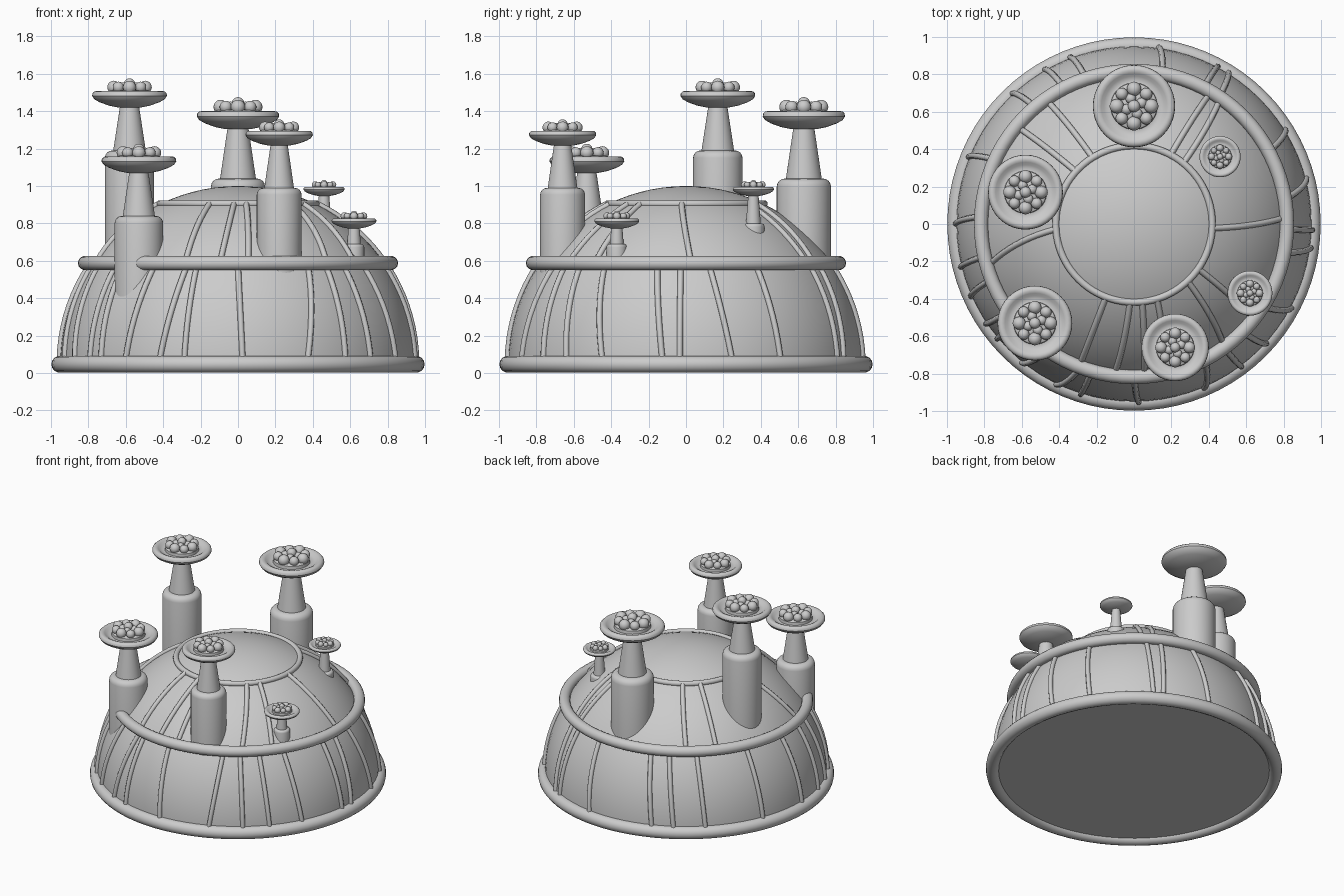
import bpy, bmesh, math
from mathutils import Vector, Matrix

if "Cube" in bpy.data.objects:
    bpy.data.objects.remove(bpy.data.objects["Cube"])

R, ZC = 0.95, 0.05          # dome radius and centre height


def dome_z(r):
    return ZC + math.sqrt(max(R * R - r * r, 0))


def finish(ob, angle=40):
    bpy.ops.object.select_all(action='DESELECT')
    ob.select_set(True)
    bpy.context.view_layer.objects.active = ob
    bpy.ops.object.shade_smooth_by_angle(angle=math.radians(angle))


def from_bmesh(name, bm, loc=(0, 0, 0)):
    bmesh.ops.recalc_face_normals(bm, faces=bm.faces[:])
    me = bpy.data.meshes.new(name)
    bm.to_mesh(me)
    bm.free()
    ob = bpy.data.objects.new(name, me)
    ob.location = loc
    bpy.context.collection.objects.link(ob)
    finish(ob)
    return ob


def lathe(name, profile, loc=(0, 0, 0), steps=40):
    bm = bmesh.new()
    vs = [bm.verts.new((r, 0, z)) for r, z in profile]
    es = [bm.edges.new(p) for p in zip(vs, vs[1:])]
    bmesh.ops.spin(bm, geom=vs + es, cent=(0, 0, 0), axis=(0, 0, 1),
                   angle=math.tau, steps=steps, use_duplicate=False)
    bmesh.ops.remove_doubles(bm, verts=bm.verts[:], dist=1e-5)
    return from_bmesh(name, bm, loc)


def ring(name, major, minor, z):
    bpy.ops.mesh.primitive_torus_add(major_radius=major, minor_radius=minor, location=(0, 0, z),
                                     major_segments=80, minor_segments=14)
    bpy.context.object.name = name
    finish(bpy.context.object)


# Dome with flat underside
dome = [(0, 0.03), (0.95, 0.03)]
dome += [(R * math.cos(t), ZC + R * math.sin(t)) for t in [i * math.pi / 48 for i in range(24)]]
lathe("dome", dome + [(0, ZC + R)], steps=80)

# Horizontal bands
ring("base_ring", 0.953, 0.045, 0.047)
ring("middle_ring", 0.818, 0.038, 0.588)
ring("top_ring", 0.418, 0.019, 0.905)


# Ribs lying on the dome, each going from one heading to another (degrees)
def ribs(name, pairs, z_top, z_bottom, radius=0.016):
    cu = bpy.data.curves.new(name, 'CURVE')
    cu.dimensions = '3D'
    cu.bevel_depth = radius
    cu.bevel_resolution = 2
    e0, e1 = (math.asin((z - ZC) / R) for z in (z_top, z_bottom))
    for a0, a1 in pairs:
        sp = cu.splines.new('POLY')
        sp.points.add(9)
        for i, p in enumerate(sp.points):
            t = i / 9
            e, a = e0 + (e1 - e0) * t, math.radians(a0 + (a1 - a0) * t)
            d = R + 0.004
            p.co = (d * math.cos(e) * math.cos(a), d * math.cos(e) * math.sin(a),
                    ZC + d * math.sin(e), 1)
    ob = bpy.data.objects.new(name, cu)
    bpy.context.collection.objects.link(ob)
    bpy.ops.object.select_all(action='DESELECT')
    ob.select_set(True)
    bpy.context.view_layer.objects.active = ob
    bpy.ops.object.convert(target='MESH')
    finish(bpy.context.object, 60)


ribs("upper_ribs", [(-111, -111), (-93, -97), (-84, -86), (-73, -78), (-47, -53), (-35, -38),
                    (-3, 2), (51, 55), (62, 60), (122, 125), (138, 140), (184, 195)], 0.90, 0.59)
ribs("lower_ribs", [(-124, -129), (-110, -116), (-106, -107.5), (-90, -88.5), (-62, -67),
                    (-54, -53), (-45, -42), (-33, -28), (-11, -7.6), (-2, -2), (9, 15), (28, 32),
                    (56, 58), (63, 62), (79, 82), (108, 111), (117, 120), (130, 133),
                    (155, 158), (177, 180), (-140, -140), (-145, -146), (-159, -156),
                    (-168, -166)], 0.57, 0.07)


# Tower: shouldered column, tapering neck, dish and a cluster of balls
def tower(name, x, y, dish_r, dish_z, col_r, shoulder_z):
    bottom = dome_z(math.hypot(x, y) + col_r) - 0.02
    f, s = 0.3 * col_r, dish_r
    column = [(0, bottom), (col_r, bottom), (col_r, shoulder_z - f)]
    for k in (1, 2, 3, 4):
        t = k * math.pi / 8
        column.append((col_r - f * (1 - math.cos(t)), shoulder_z - f + f * math.sin(t)))
    column += [(0.66 * col_r, shoulder_z), (0.25 * s, dish_z - 0.24 * s), (0, dish_z - 0.24 * s)]
    lathe(name + "_column", column, (x, y, 0))

    dish = [(0, -.31), (.3, -.30), (.55, -.25), (.8, -.16), (.94, -.08), (1, .01), (.99, .08),
            (.94, .13), (.87, .14), (.8, .11), (.73, .05), (.62, .02), (.57, .03),
            (.56, .13), (.52, .16), (0, .16)]
    lathe(name + "_dish", [(a * s, b * s) for a, b in dish], (x, y, dish_z))

    bm = bmesh.new()
    spots = [(0, 0, .33, .15)]
    for i in range(8):
        a = i * math.pi / 4 + math.pi / 8 * 4
        spots.append((.42 * math.cos(a), .42 * math.sin(a), .24, .175 if i % 2 == 0 else .15))
    for i in range(4):
        a = i * math.pi / 2 + 0.4
        spots.append((.2 * math.cos(a), .2 * math.sin(a), .24, .13))
    for px, py, pz, r in spots:
        bmesh.ops.create_uvsphere(bm, u_segments=16, v_segments=10, radius=r * s,
                                  matrix=Matrix.Translation(Vector((px, py, pz)) * s))
    from_bmesh(name + "_balls", bm, (x, y, dish_z))


tower("back_tower", 0.0, 0.63, 0.22, 1.37, 0.145, 1.04)
tower("left_tower", -0.58, 0.17, 0.20, 1.48, 0.132, 1.19)
tower("front_left_tower", -0.53, -0.53, 0.20, 1.13, 0.13, 0.84)
tower("front_tower", 0.22, -0.66, 0.18, 1.27, 0.12, 0.99)
tower("small_back_tower", 0.46, 0.36, 0.11, 0.98, 0.06, 0.80)
tower("small_front_tower", 0.62, -0.37, 0.12, 0.81, 0.055, 0.69)
